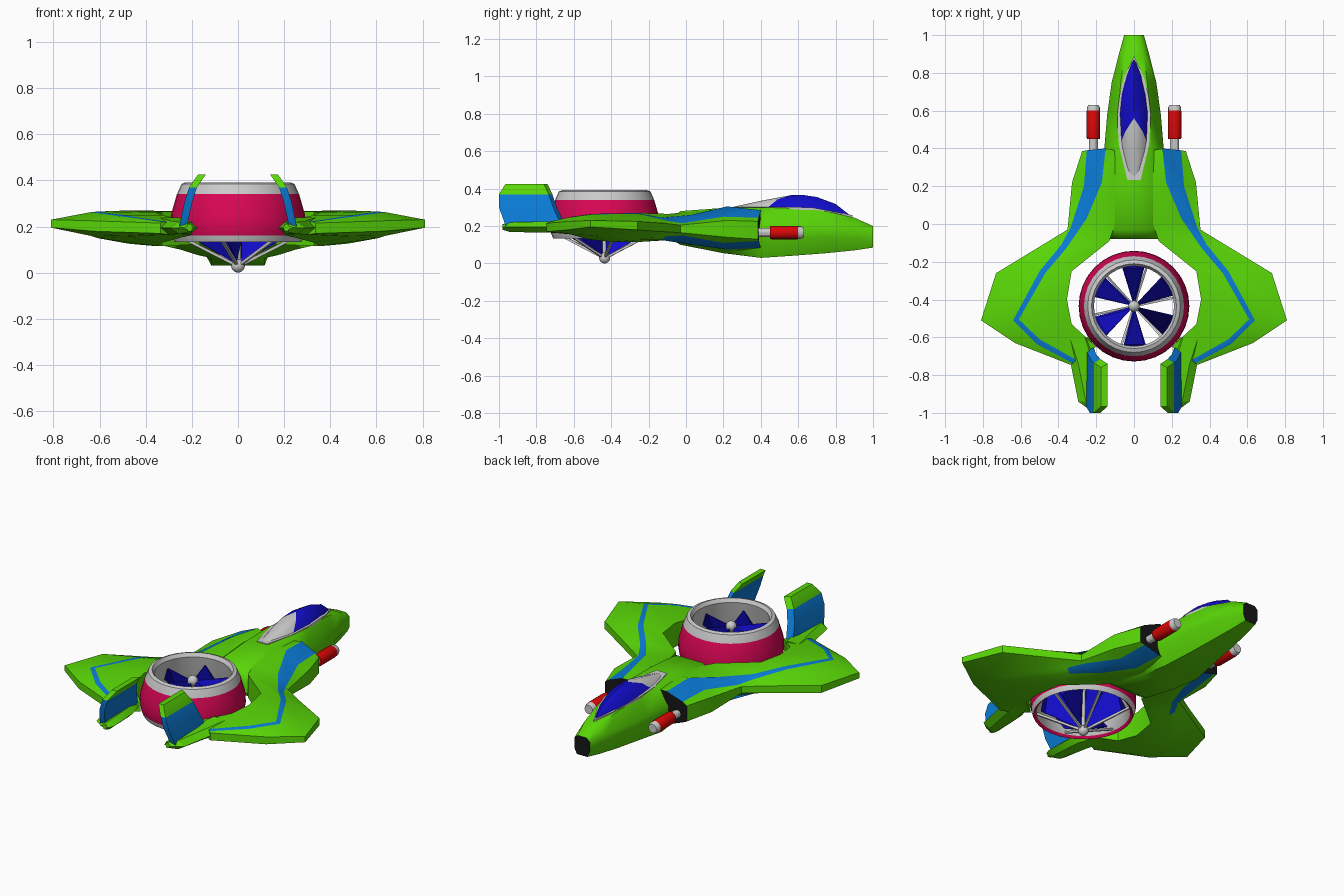
import bpy, bmesh, math
from mathutils import Vector

if "Cube" in bpy.data.objects:
    bpy.data.objects.remove(bpy.data.objects["Cube"])

def mat(name, c):
    m = bpy.data.materials.new(name)
    m.diffuse_color = (*c, 1)
    m.use_nodes = True
    m.node_tree.nodes["Principled BSDF"].inputs["Base Color"].default_value = m.diffuse_color
    return m

GREEN = mat("green", (.1, .68, .002))
BLUE = mat("blue", (.003, .2, .68))
NAVY = mat("deep_blue", (.006, .004, .62))
PINK = mat("crimson", (.7, .002, .09))
RED = mat("red", (.7, .002, .002))
BLACK = mat("black", (.008, .008, .008))
GREY = mat("grey", (.55, .55, .55))

def make(name, verts, faces, mats, idx, mirror=False, angle=25):
    me = bpy.data.meshes.new(name)
    me.from_pydata([tuple(v) for v in verts], [], faces)
    for m in mats:
        me.materials.append(m)
    me.polygons.foreach_set("material_index", idx)
    bm = bmesh.new()
    bm.from_mesh(me)
    bmesh.ops.recalc_face_normals(bm, faces=bm.faces)
    bm.to_mesh(me)
    bm.free()
    me.shade_smooth()
    me.set_sharp_from_angle(angle=math.radians(angle))
    ob = bpy.data.objects.new(name, me)
    bpy.context.collection.objects.link(ob)
    if mirror:
        md = ob.modifiers.new("mirror", 'MIRROR')
        md.use_mirror_merge = False
    return ob

def loft(name, rings, mats, pick=lambda i, j: 0, caps=(0, 0), **kw):
    """Skin closed rings; pick(i, j) chooses the material slot of each quad."""
    n = len(rings[0])
    verts = [p for r in rings for p in r]
    faces, idx = [], []
    for i in range(len(rings) - 1):
        for j in range(n):
            k = (j + 1) % n
            faces.append((i*n + j, i*n + k, (i+1)*n + k, (i+1)*n + j))
            idx.append(pick(i, j))
    faces += [tuple(range(n)), tuple(range((len(rings)-1)*n, len(rings)*n))]
    return make(name, verts, faces, mats, idx + list(caps), **kw)

def lathe(name, prof, mats, slots, origin, axis='Z', seg=32, closed=False, **kw):
    """Spin (radius, height) points about an axis."""
    n, verts, faces, idx = len(prof), [], [], []
    for s in range(seg):
        a = 2*math.pi*s/seg
        for r, h in prof:
            p = (r*math.cos(a), r*math.sin(a), h) if axis == 'Z' else (r*math.cos(a), h, r*math.sin(a))
            verts.append(Vector(origin) + Vector(p))
    for s in range(seg):
        t = (s + 1) % seg
        for j in range(n if closed else n - 1):
            k = (j + 1) % n
            faces.append((s*n + j, s*n + k, t*n + k, t*n + j))
            idx.append(slots[j])
    if not closed:
        for j in (0, n - 1):
            faces.append(tuple(s*n + j for s in range(seg)))
            idx.append(slots[min(j, n - 2)])
    return make(name, verts, faces, mats, idx, **kw)

# Fuselage: y, then half-width and height of the top, side and belly lines
rings = []
for y, wt, zt, wm, zm, wb, zb in [
        (1.0, .03, .20, .052, .15, .035, .085), (.9, .05, .245, .08, .165, .05, .07),
        (.75, .07, .28, .118, .17, .07, .055), (.58, .085, .295, .142, .17, .09, .042),
        (.4, .09, .30, .157, .17, .115, .03), (.2, .09, .297, .18, .18, .115, .055),
        (-.03, .09, .28, .17, .19, .11, .10), (-.08, .08, .235, .13, .18, .1, .13)]:
    half = [(wt, zt), (wm, zm + .03), (wm, zm - .03), (wb, zb)]
    rings.append([(x, y, z) for x, z in half] + [(-x, y, z) for x, z in reversed(half)])
loft("fuselage", rings, [GREEN, BLACK], caps=(1, 0), angle=55)

# Wing with intake: four lines running front to back, each x, y, top z, bottom z
inner = [(.10, .39, .28, .085), (.10, .2, .29, .06), (.10, 0, .275, .10), (.13, -.09, .265, .125),
         (.33, -.25, .265, .115), (.355, -.40, .26, .115), (.33, -.53, .25, .13), (.20, -.65, .22, .165)]
band_in = [(.15, .40, .285, .085), (.17, .22, .305, .075), (.25, .03, .26, .10), (.36, -.13, .245, .125),
           (.47, -.26, .27, .125), (.61, -.505, .265, .15), (.50, -.61, .25, .155), (.305, -.72, .22, .165)]
band_out = [(.25, .39, .245, .12), (.265, .2, .25, .11), (.335, -.02, .215, .15), (.385, -.11, .23, .145),
            (.50, -.25, .265, .13), (.64, -.51, .262, .16), (.515, -.635, .245, .16), (.325, -.738, .22, .168)]
outer = [(.275, .385, .225, .13), (.328, .22, .23, .14), (.352, -.03, .205, .165), (.50, -.12, .215, .17),
         (.73, -.26, .225, .18), (.81, -.51, .23, .195), (.63, -.63, .225, .18), (.337, -.745, .215, .17)]
rings = []
for st in zip(inner, band_in, band_out, outer):
    rings.append([(p[0], p[1], p[2]) for p in st] + [(p[0], p[1], p[3]) for p in reversed(st)])
loft("wing", rings, [GREEN, BLUE, BLACK],
     lambda i, j: 1 if j == 1 or (j == 5 and i < 3) else 0, caps=(2, 0), mirror=True, angle=30)

# Tail boom
rings = []
for y, x0, x1, z0, z1 in [(-.6, .23, .38, .16, .24), (-.74, .185, .335, .165, .225),
                          (-.94, .175, .295, .168, .22), (-.98, .19, .24, .18, .21)]:
    zm = (z0 + z1)/2
    rings.append([(x0, y, zm), (x0 + .03, y, z1), (x1 - .04, y, z1),
                  (x1, y, zm), (x1 - .04, y, z0), (x0 + .03, y, z0)])
loft("tail_boom", rings, [GREEN], mirror=True)

# Tail fin leaning inward, green tip
rings = [[(x - .017, yf, z), (x + .017, yf - .02, z), (x + .017, yb, z), (x - .017, yb, z)]
         for x, yf, yb, z in [(.24, -.64, -.96, .19), (.217, -.69, -1, .30),
                              (.195, -.715, -1, .37), (.157, -.74, -.965, .425)]]
loft("tail_fin", rings, [BLUE, GREEN], lambda i, j: int(i == 2), caps=(0, 1), mirror=True)

# Canopy: y at edge, y at crown, half-width, edge z, crown z; grey behind the V line
rings = []
for ye, yc, w, ze, zc in [(.875, .88, .008, .24, .255), (.78, .80, .045, .26, .318), (.68, .70, .07, .275, .355),
                          (.58, .62, .082, .28, .367), (.42, .56, .074, .285, .365), (.38, .40, .068, .285, .335),
                          (.24, .24, .03, .285, .30)]:
    m = ye*.5 + yc*.5
    zs = ze + (zc - ze)*.72
    rings.append([(w, ye, ze), (w*.62, m, zs), (0, yc, zc), (-w*.62, m, zs), (-w, ye, ze)])
loft("canopy", rings, [NAVY, GREY], lambda i, j: int(i > 3), angle=45)
# Canopy frame: thin grey rim lying on the hull
outline = [(0, .89), (.052, .78), (.077, .68), (.089, .58), (.08, .42), (.035, .232)]
ring = outline + [(-x, y) for x, y in reversed(outline[1:])]
loft("canopy_frame", [[(x, y, z - max(0, y - .66)*.19) for x, y in ring]
                      for z in (.27, .302)], [GREY])

# Wing guns
lathe("gun_barrel", [(.034, .45), (.036, .46), (.036, .595), (.034, .60), (.034, .615), (.027, .63)],
      [RED, GREY], [0, 0, 0, 1, 1], (.215, 0, .165), 'Y', 16, mirror=True)
lathe("gun_mount", [(.024, .36), (.024, .45)], [GREY], [0], (.215, 0, .165), 'Y', 12, mirror=True)

# Lift fan duct, wide open below and narrowing to the lip
C = Vector((0, -.435, 0))
lathe("fan_duct", [(.26, .145), (.275, .133), (.287, .162), (.293, .20), (.291, .25), (.265, .34),
                   (.245, .385), (.225, .392), (.212, .37), (.235, .25)],
      [PINK, GREY], [0, 1, 0, 0, 0, 1, 1, 1, 1, 1], C, seg=32, closed=True, angle=40)

# Hubs and shaft
def ball(name, z, r):
    prof = [(max(r*math.sin(t*math.pi/8), .001), z - r*math.cos(t*math.pi/8)) for t in range(9)]
    lathe(name, prof, [GREY], [0]*8, C, seg=16, angle=60)
ball("lower_hub", .03, .03)
ball("upper_hub", .325, .03)
lathe("fan_shaft", [(.012, .03), (.012, .325)], [GREY], [0], C, seg=12)

def polar(r, deg, z):
    a = math.radians(deg)
    return C + Vector((r*math.cos(a), r*math.sin(a), z))

# Steep fan blades from the lower cone up to the upper hub, with struts under the trailing edges
for k in range(6):
    a = 30 + 60*k
    rings = [[polar(r, a - 15, zl), polar(r, a + 15, zh), polar(r, a + 17, zh), polar(r, a - 13, zl)]
             for r, zl, zh in ((.02, .045, .325), (.21, .15, .325), (.235, .165, .25))]
    loft(f"fan_blade_{k+1}", rings, [NAVY])
    p, q = polar(.015, a - 18, .035), polar(.265, a - 18, .16)
    side = (q - p).cross(Vector((0, 0, 1))).normalized()*.006
    up = Vector((0, 0, .007))
    loft(f"fan_strut_{k+1}", [[v - side - up, v + side - up, v + side + up, v - side + up] for v in (p, q)], [GREY])
